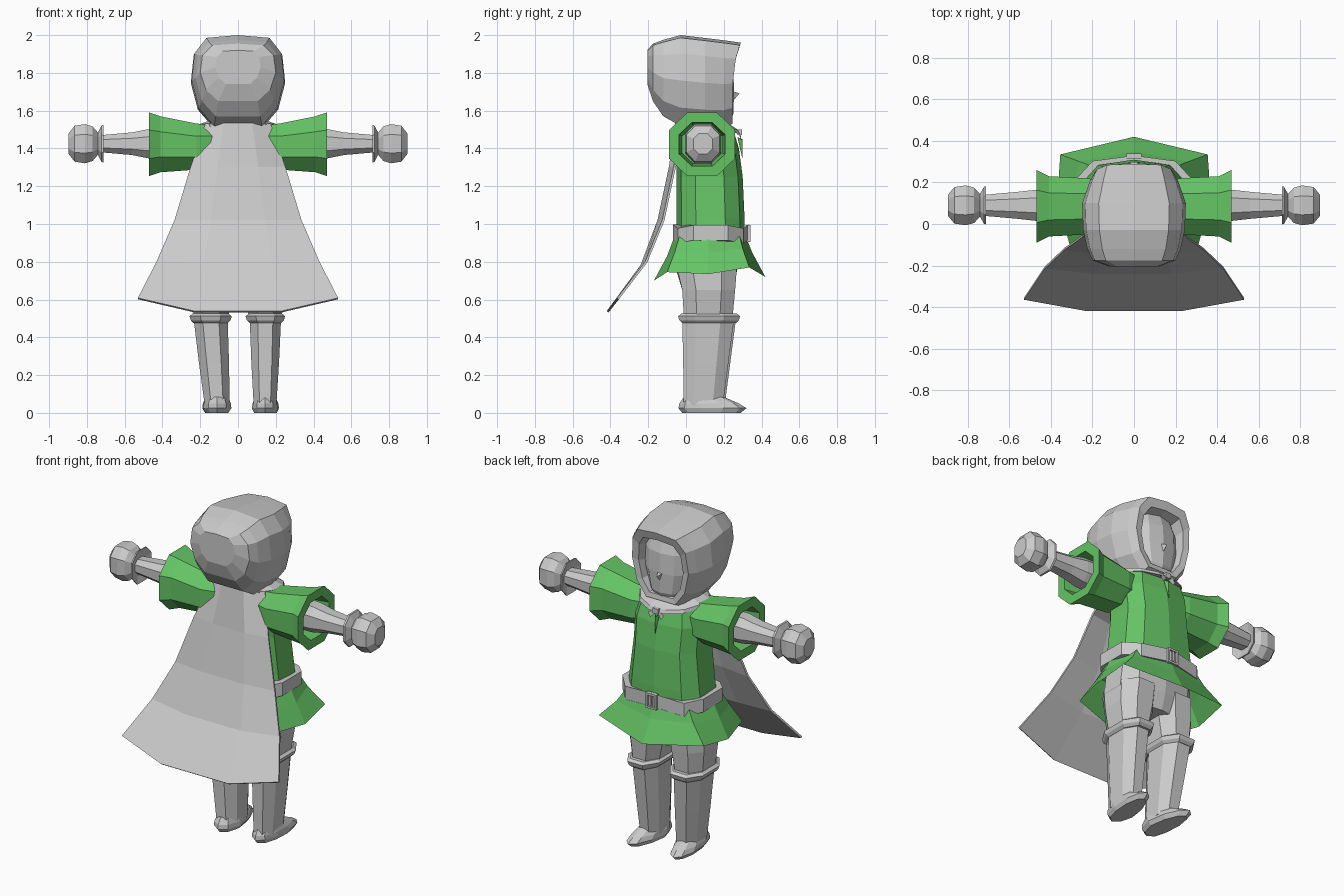
import bpy, bmesh, math
from mathutils import Vector, Matrix

if "Cube" in bpy.data.objects:
    bpy.data.objects.remove(bpy.data.objects["Cube"])

green = bpy.data.materials.new("green_cloth")
green.diffuse_color = (0.13, 0.55, 0.13, 1)
green.use_nodes = True
green.node_tree.nodes["Principled BSDF"].inputs["Base Color"].default_value = green.diffuse_color


def mesh(name, verts, faces, mat=None):
    me = bpy.data.meshes.new(name)
    bm = bmesh.new()
    vs = [bm.verts.new(v) for v in verts]
    for f in faces:
        bm.faces.new([vs[i] for i in f])
    bmesh.ops.recalc_face_normals(bm, faces=bm.faces)
    bm.to_mesh(me)
    bm.free()
    ob = bpy.data.objects.new(name, me)
    bpy.context.collection.objects.link(ob)
    if mat:
        me.materials.append(mat)
    return ob


def loft(name, rings, mat=None, caps=(True, True)):
    n = len(rings[0])
    verts = [p for r in rings for p in r]
    faces = [(i * n + j, i * n + (j + 1) % n, (i + 1) * n + (j + 1) % n, (i + 1) * n + j)
             for i in range(len(rings) - 1) for j in range(n)]
    if caps[0]:
        faces.append(tuple(range(n)))
    if caps[1]:
        faces.append(tuple(range(len(verts) - n, len(verts))))
    return mesh(name, verts, faces, mat)


def oval(n, p=2.0):
    """Unit superellipse polygon that exactly fills -1..1."""
    pts = []
    for k in range(n):
        a = 2 * math.pi * (k + 0.5) / n
        c, s = math.cos(a), math.sin(a)
        pts.append((math.copysign(abs(c) ** (2 / p), c), math.copysign(abs(s) ** (2 / p), s)))
    mx, my = max(q[0] for q in pts), max(q[1] for q in pts)
    return [(x / mx, y / my) for x, y in pts]


def zring(z, cx, rx, y0, y1, n=8, p=2.4):
    return [(cx + rx * u, (y0 + y1) / 2 + (y1 - y0) / 2 * v, z) for u, v in oval(n, p)]


def xring(x, ry, rz, n=8, cy=0.09, cz=1.425, p=2.4):
    return [(x, cy + ry * u, cz + rz * v) for u, v in oval(n, p)]


# Hood: half outline mirrored, swept from back to face opening
half = [(0, 1), (.68, .97), (.94, .8), (1, .5), (.85, .2), (.52, 0)]
outline = half + [(-u, v) for u, v in reversed(half[1:])]


def hring(y, w, z0, z1, brim=0):
    return [(w * u, y + brim * v ** 4, z0 + (z1 - z0) * v) for u, v in outline]


loft("hood", [hring(-.205, .12, 1.74, 1.92), hring(-.175, .2, 1.65, 1.955),
              hring(-.12, .225, 1.57, 1.975), hring(-.03, .245, 1.52, 2.0),
              hring(.1, .25, 1.51, 1.985), hring(.2, .215, 1.51, 1.97, .02),
              hring(.245, .19, 1.53, 1.96, .045), hring(.24, .15, 1.56, 1.91, .035),
              hring(.19, .14, 1.57, 1.89)])

# Face and nose
loft("face", [zring(z, 0, w, .08, y, 10, 2) for z, w, y in
              [(1.53, .07, .23), (1.58, .11, .25), (1.7, .14, .255), (1.82, .14, .25), (1.91, .12, .22)]])
mesh("nose", [(-.018, .245, 1.705), (.018, .245, 1.705), (0, .245, 1.65), (0, .285, 1.69)],
     [(0, 1, 2), (0, 1, 3), (1, 2, 3), (2, 0, 3)])

# Tunic body
loft("tunic_body", [zring(z, 0, w, a, b, 10, 2.8) for z, w, a, b in
                    [(.92, .25, -.05, .31), (1.03, .235, -.05, .31), (1.25, .21, -.05, .3),
                     (1.4, .215, -.05, .28), (1.5, .19, -.03, .25), (1.55, .12, .0, .21)]], green)

# Tunic skirt with uneven hem
def skirt_ring(pts):
    return pts + [(-x, y, z) for x, y, z in reversed(pts[1:-1])]


loft("tunic_skirt", [
    skirt_ring([(0, .31, .95), (.21, .28, .95), (.26, .12, .95), (.2, -.03, .95), (0, -.055, .95)]),
    skirt_ring([(0, .35, .85), (.26, .3, .87), (.31, .12, .85), (.25, -.06, .85), (0, -.1, .83)]),
    skirt_ring([(0, .42, .72), (.355, .335, .77), (.37, .12, .735), (.31, -.1, .745), (0, -.17, .70)])],
    green, (True, False))

# Belt and buckle
belt = loft("belt", [zring(z, 0, .275, -.07, .33, 10, 3) for z in (.905, .985)])
for v in belt.data.vertices:
    v.co.z += .012 * math.cos(v.co.x * 20)
for sx, sz, w, h in [(-.03, 0, .012, .09), (.03, 0, .012, .09), (0, .04, .07, .012),
                     (0, -.04, .07, .012), (0, 0, .012, .06)]:
    bpy.ops.mesh.primitive_cube_add(size=1, location=(sx, .328, .95 + sz))
    bpy.context.object.name = "buckle_bar"
    bpy.context.object.scale = (w, .025, h)

for side, s in (("right", 1), ("left", -1)):
    # Wide hollow sleeve
    loft(side + "_sleeve", [xring(s * x, ry, rz, cy=.085, cz=cz, p=2.2) for x, ry, rz, cz in
                            [(.12, .11, .1, 1.42), (.22, .135, .122, 1.41), (.41, .145, .148, 1.422),
                             (.47, .175, .168, 1.422), (.47, .122, .115, 1.422), (.32, .105, .1, 1.42)]], green)
    # Arm
    loft(side + "_arm", [xring(s * x, ry, rz) for x, ry, rz in
                         [(.2, .08, .085), (.47, .075, .078), (.56, .065, .06), (.73, .05, .045)]])
    # Glove with flared cuff and fist
    loft(side + "_glove", [xring(s * x, r, r * 1.08) for x, r in
                           [(.725, .055), (.712, .092), (.722, .09), (.742, .055), (.77, .085), (.81, .096),
                            (.865, .088), (.897, .05)]])

# Trousers
loft("hips", [zring(z, 0, w, a, b, 10, 2.8) for z, w, a, b in
              [(.92, .24, -.04, .29), (.75, .25, -.05, .27), (.65, .2, -.02, .24)]])
for side, s, top, low, r1, r2, dy in (("right", 1, .145, .143, .083, .064, 0),
                                      ("left", -1, -.145, -.11, .09, .07, .01)):
    loft(side + "_trouser_leg", [zring(z, c, w, a, b) for z, c, w, a, b in
                                 [(.78, s * .13, .115, -.05, .27), (.65, s * .138, .115, -.02, .26),
                                  (.49, top, r1, -.01, .245)]])
    # Boot: cuff, shaft, then foot
    loft(side + "_boot_cuff", [zring(z, top, r1 + e, -.02 - e, .265 + e) for z, e in
                               [(.475, 0), (.49, .015), (.512, .022), (.525, .005)]])
    loft(side + "_boot_shaft", [zring(z, c, w, a + dy, b + dy) for z, c, w, a, b in
                                [(.5, top, r1, -.02, .255), (.27, (top + low) / 2, (r1 + r2) / 2, -.015, .225),
                                 (.04, low, r2 - .004, -.012, .195)]])
    foot = loft(side + "_foot", [zring(z, low, w, a, b, 10, 2.1) for z, w, a, b in
                                 [(0, .058, -.02, .29), (.025, r2 + .005, -.04, .32),
                                  (.05, r2 + .002, -.035, .28), (.085, r2 - .01, -.01, .2)]])
    for v in foot.data.vertices:
        t = max(0, v.co.y - .1)
        v.co.x = low + (v.co.x - low) * (1 - t) + s * t * .12

# Cape: rows of half width, centre height/depth, edge height/depth
rows = [(.17, 1.54, -.05, 1.53, .02), (.25, 1.3, -.085, 1.3, -.06), (.335, 1.02, -.145, 1.02, -.12),
        (.43, .78, -.235, .8, -.21), (.53, .535, -.415, .605, -.36)]
cv = []
for w, zc, yc, ze, ye in rows:
    cv += [(-w, ye, ze), (-w * .43, yc, zc), (w * .43, yc, zc), (w, ye, ze)]
cape = mesh("cape", cv, [(4 * i + j, 4 * i + j + 1, 4 * i + j + 5, 4 * i + j + 4)
                         for i in range(len(rows) - 1) for j in range(3)])
m = cape.modifiers.new("thickness", "SOLIDIFY")
m.thickness, m.offset = .012, 0

# Cape collar with a knot and two tails at the chest
collar = loft("collar", [zring(z, 0, w, a, b, 12, 2) for z, w, a, b in
                         [(1.555, .13, -.02, .22), (1.53, .2, -.055, .275), (1.51, .2, -.055, .285),
                          (1.51, .13, -.02, .22)]], None, (False, False))
for v in collar.data.vertices:
    v.co.z -= max(0, v.co.y - .12) * .2
bpy.ops.mesh.primitive_cube_add(size=1, location=(0, .285, 1.485))
bpy.context.object.name = "collar_knot"
bpy.context.object.scale = (.035, .025, .03)
for s in (-1, 1):
    mesh("knot_tail", [(0, .285, 1.495), (s * .055, .29, 1.465), (s * .035, .295, 1.44), (0, .28, 1.475)],
         [(0, 1, 2, 3)])

# Neckline slit
mesh("neckline_slit", [(-.012, .272, 1.46), (.012, .272, 1.46), (0, .3, 1.34), (0, .298, 1.45)],
     [(0, 3, 2), (3, 1, 2)], green)
